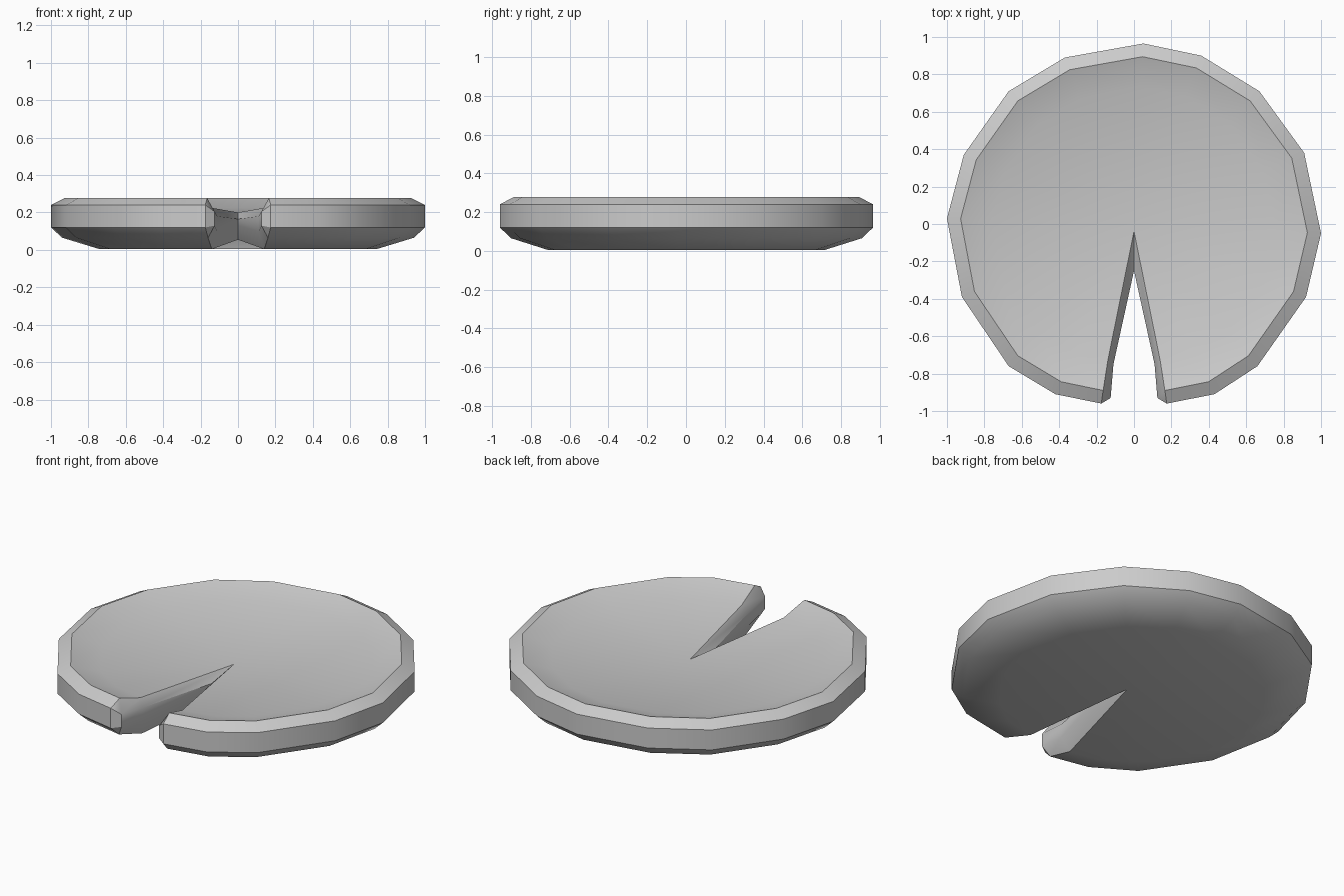
import bpy, bmesh, math

if "Cube" in bpy.data.objects:
    bpy.data.objects.remove(bpy.data.objects["Cube"])

# Irregular outer outline, from right of the notch round to the left
outline = [(.175, -.96), (.43, -.91), (.66, -.76), (.92, -.39), (1, -.05), (.91, .38),
           (.67, .71), (.36, .9), (.05, .965), (-.37, .89), (-.67, .71), (-.91, .37),
           (-1, .03), (-.92, -.39), (-.67, -.76), (-.42, -.91), (-.175, -.96)]
# Rows from the dished top, over the rim, to the underside: scale, height, x at the notch
rows = [(.76, .225, .14), (.927, .277, .165), (1, .24, .175),
        (1, .12, .175), (.94, .065, .16), (.74, .004, .14)]

bm = bmesh.new()
V = bm.verts.new
grid = []
for s, z, nx in rows:
    row = [V((x * s, y * s, z)) for x, y in outline]
    row[0].co.x, row[-1].co.x = nx, -nx
    grid.append(row)
n = len(outline)
top, bottom = V((0, -.04, .2)), V((0, -.06, .055))
mid_up, mid_low = V((0, -.25, .165)), V((0, -.25, .13))

# Pad skin
for i in range(n - 1):
    for a, b in zip(grid, grid[1:]):
        bm.faces.new((a[i], b[i], b[i + 1], a[i + 1]))
    bm.faces.new((top, grid[0][i], grid[0][i + 1]))
    bm.faces.new((bottom, grid[-1][i + 1], grid[-1][i]))

# Rounded walls of the notch, one per side
for side, col in ((1, 0), (-1, n - 1)):
    dish, rim, out_t, out_b, low, bot = [r[col] for r in grid]
    u1, u2 = V((side * .11, -.75, .18)), V((side * .125, -.93, .205))
    l1, l2 = V((side * .11, -.75, .1)), V((side * .125, -.93, .13))
    for f in ((top, dish, u1, mid_up), (dish, rim, u2, u1), (rim, out_t, u2),
              (out_t, out_b, l2, u2), (out_b, low, l2), (low, bot, l1, l2),
              (bot, bottom, mid_low, l1), (u1, u2, l2, l1), (mid_up, u1, l1, mid_low)):
        bm.faces.new(f)

bmesh.ops.recalc_face_normals(bm, faces=bm.faces)
mesh = bpy.data.meshes.new("lily_pad")
bm.to_mesh(mesh)
bm.free()
pad = bpy.data.objects.new("lily_pad", mesh)
bpy.context.collection.objects.link(pad)
bpy.context.view_layer.objects.active = pad
pad.select_set(True)
bpy.ops.object.shade_smooth_by_angle(angle=math.radians(32))
